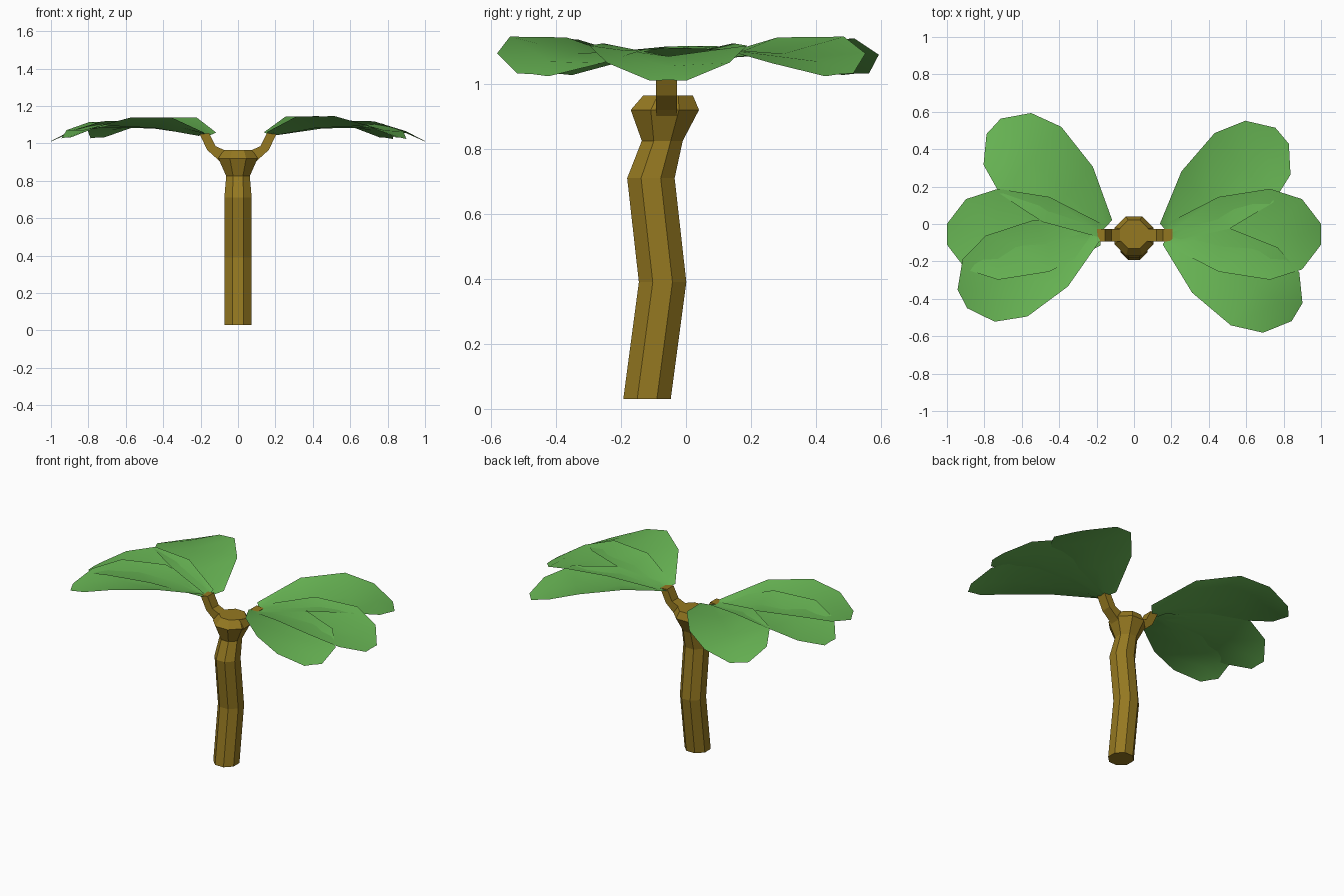
import bpy, bmesh, math
from mathutils import Vector

if "Cube" in bpy.data.objects:
    bpy.data.objects.remove(bpy.data.objects["Cube"])


def material(name, rgb):
    m = bpy.data.materials.new(name)
    m.diffuse_color = (*rgb, 1)
    m.use_nodes = True
    m.node_tree.nodes["Principled BSDF"].inputs["Base Color"].default_value = m.diffuse_color
    return m


BARK = material("bark", (0.30, 0.19, 0.015))
GREEN = material("leaf_green", (0.14, 0.47, 0.09))


def make_object(name, bm, mat):
    mesh = bpy.data.meshes.new(name)
    bm.to_mesh(mesh)
    bm.free()
    mesh.materials.append(mat)
    ob = bpy.data.objects.new(name, mesh)
    bpy.context.collection.objects.link(ob)
    return ob


def loft(name, rings, mat):
    """Skin closed rings of points and cap both ends."""
    bm = bmesh.new()
    rows = [[bm.verts.new(p) for p in ring] for ring in rings]
    n = len(rows[0])
    for a, b in zip(rows, rows[1:]):
        for i in range(n):
            j = (i + 1) % n
            bm.faces.new((a[i], a[j], b[j], b[i]))
    bm.faces.new(rows[0][::-1])
    bm.faces.new(rows[-1])
    bmesh.ops.recalc_face_normals(bm, faces=bm.faces)
    return make_object(name, bm, mat)


# Trunk: wavy octagonal column with flared top (z, centre y, half width)
trunk = [(0.03, -0.12, 0.073), (0.39, -0.072, 0.073), (0.71, -0.108, 0.073),
         (0.825, -0.073, 0.063), (0.92, -0.065, 0.105), (0.965, -0.055, 0.076)]
rings = []
for z, cy, h in trunk:
    r = h / math.cos(math.pi / 8)
    rings.append([(r * math.cos(a), cy + r * math.sin(a), z)
                  for a in (math.pi / 8 + k * math.pi / 4 for k in range(8))])
loft("trunk", rings, BARK)

# Branches: four-sided stubs (lower x, z, upper x, z)
branch = [(0.09, 0.895, 0.055, 0.96), (0.115, 0.92, 0.075, 0.965),
          (0.165, 0.965, 0.12, 0.985), (0.205, 1.05, 0.155, 1.055)]
for side, label in ((1, "right"), (-1, "left")):
    loft("branch_" + label,
         [[(side * x0, -0.093, z0), (side * x0, -0.028, z0),
           (side * x1, -0.028, z1), (side * x1, -0.093, z1)]
          for x0, z0, x1, z1 in branch], BARK)

# Leaf template: distance along, half width, centre z, edge z
LEAF = [(0.01, 0.06, 1.04, 1.055), (0.28, 0.20, 1.08, 1.125), (0.55, 0.243, 1.085, 1.118),
        (0.72, 0.188, 1.055, 1.065), (0.82, 0.056, 1.012, 1.01)]


def leaf(name, side, base, angle, length=1.0, tilt=0.0, tip_lift=0.0):
    """Single cupped sheet; tilt raises its outer edge."""
    a = math.radians(angle)
    along = Vector((math.cos(a), math.sin(a)))
    across = Vector((-along.y, along.x))
    bm = bmesh.new()
    rows = []
    for u, w, zc, ze in LEAF:
        row = []
        for k in (-1, 0, 1):
            p = Vector(base) + along * u * length + across * w * k
            z = (ze if k else zc) + tilt * w * k + tip_lift * (u / 0.82) ** 2
            row.append(bm.verts.new((side * p.x, p.y, z)))
        rows.append(row)
    for r, s in zip(rows, rows[1:]):
        for i in range(2):
            bm.faces.new((r[i], s[i], s[i + 1], r[i + 1]))
    for f in bm.faces:
        f.normal_update()
        if f.normal.z < 0:
            f.normal_flip()
        f.smooth = True
    make_object(name, bm, GREEN)


# Three leaves fan out from each branch
leaf("leaf_right_middle", 1, (0.17, -0.055), 0, 1.012)
leaf("leaf_right_back", 1, (0.17, -0.05), 40, 0.99, 0.08, 0.018)
leaf("leaf_right_front", 1, (0.176, -0.053), -31, 0.99, -0.08, 0.018)
leaf("leaf_left_middle", -1, (0.17, -0.055), 0, 1.012)
leaf("leaf_left_back", -1, (0.15, -0.03), 42.6, 0.995, 0.05, 0.02)
leaf("leaf_left_front", -1, (0.20, -0.03), -27.3, 0.985, -0.05, 0.02)
